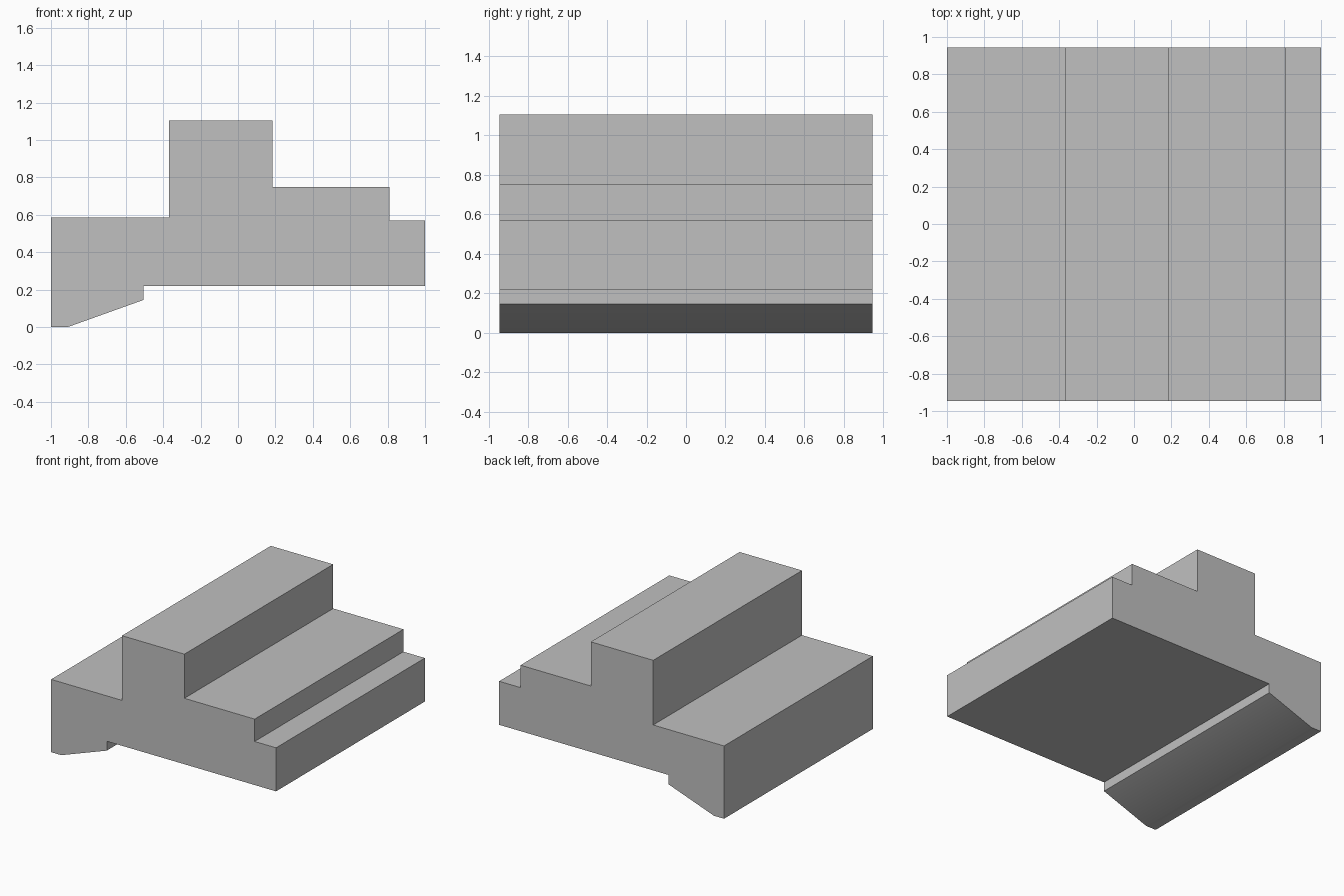
import bpy, bmesh, math
from mathutils import Vector

cube = bpy.data.objects.get("Cube")
if cube:
    bpy.data.objects.remove(cube, do_unlink=True)

# Plain grey material
grey = bpy.data.materials.new("plain_grey")
grey.use_nodes = True
colour = (0.53, 0.53, 0.53, 1)
grey.diffuse_color = colour
grey.node_tree.nodes["Principled BSDF"].inputs["Base Color"].default_value = colour

HALF_DEPTH = 0.945

# Stepped cross-section (x, z), counter-clockwise from the lower lip
profile = [
    (-1, 0), (-0.91, 0), (-0.505, 0.145), (-0.505, 0.22),   # sloped lip
    (1, 0.22), (1, 0.57), (0.81, 0.57), (0.81, 0.75),       # low steps
    (0.185, 0.75), (0.185, 1.105), (-0.37, 1.105),          # raised ridge
    (-0.37, 0.585), (-1, 0.585),                            # rear shelf
]

# Extrude the section along y
bm = bmesh.new()
front = bm.faces.new([bm.verts.new((x, -HALF_DEPTH, z)) for x, z in profile])
result = bmesh.ops.extrude_face_region(bm, geom=[front], use_keep_orig=True)
back_verts = [g for g in result["geom"] if isinstance(g, bmesh.types.BMVert)]
bmesh.ops.translate(bm, verts=back_verts, vec=Vector((0, 2 * HALF_DEPTH, 0)))
bmesh.ops.recalc_face_normals(bm, faces=bm.faces)

mesh = bpy.data.meshes.new("stepped_block")
bm.to_mesh(mesh)
bm.free()
mesh.materials.append(grey)
block = bpy.data.objects.new("stepped_block", mesh)
bpy.context.collection.objects.link(block)

# Soften only the shallow bend under the lip
bpy.ops.object.select_all(action="DESELECT")
block.select_set(True)
bpy.context.view_layer.objects.active = block
bpy.ops.object.shade_smooth_by_angle(angle=math.radians(30))
